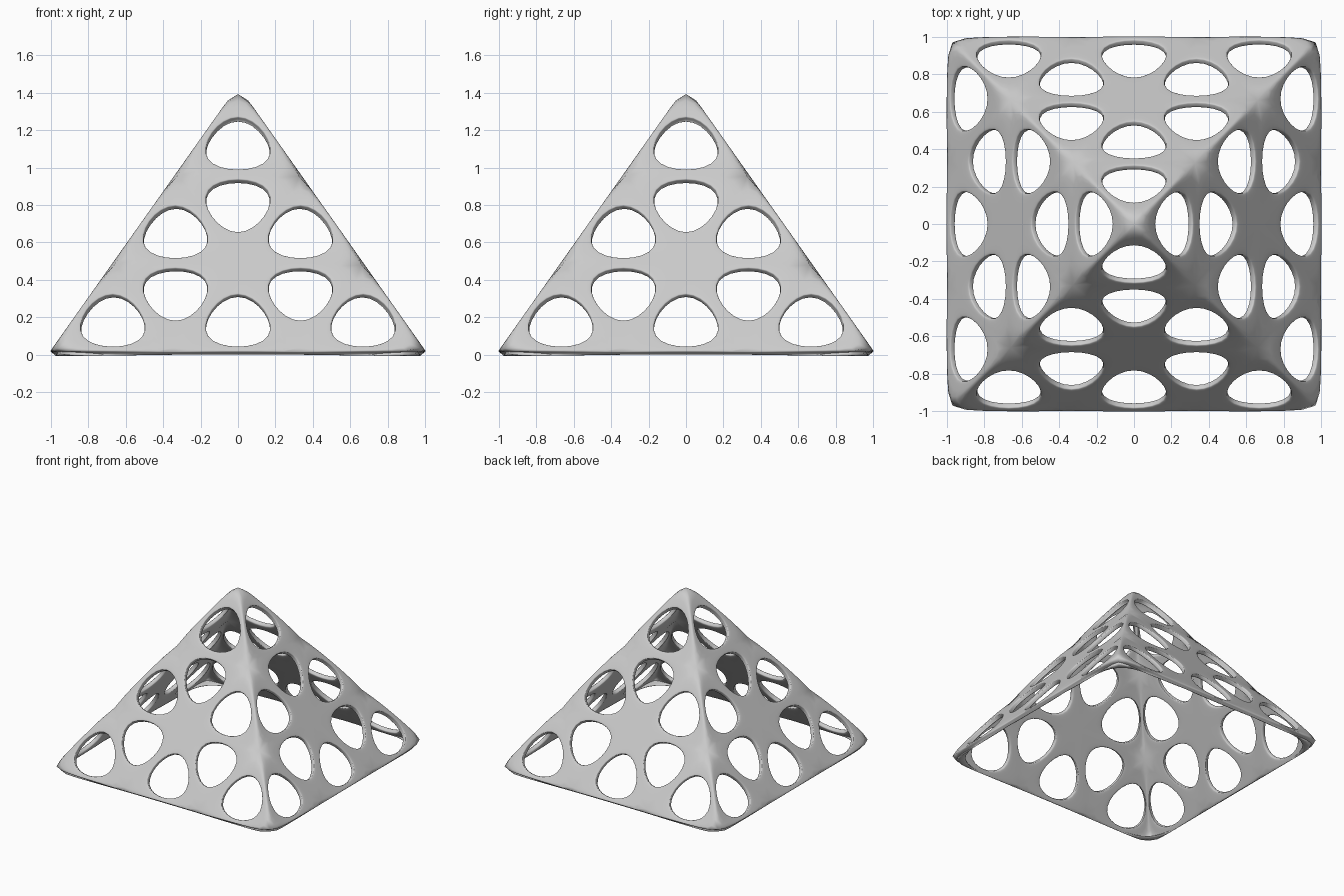
import bpy, bmesh
from mathutils import Vector

if "Cube" in bpy.data.objects:
    bpy.data.objects.remove(bpy.data.objects["Cube"])

HALF, HEIGHT, N = 1.004, 1.42, 3     # half base, height, divisions per edge
INSET, THICK, LIFT = 0.012, 0.036, 0.018

bm = bmesh.new()
apex = Vector((0, 0, HEIGHT))
corners = [Vector((x * HALF, y * HALF, 0))
           for x, y in ((-1, -1), (1, -1), (1, 1), (-1, 1))]

# four triangular sides, each split into a grid of small triangles
for k in range(4):
    a, b = corners[k], corners[(k + 1) % 4]

    def point(i, j):
        return apex + (a - apex) * ((i - j) / N) + (b - apex) * (j / N)

    def tri(*ij):
        bm.faces.new([bm.verts.new(point(i, j)) for i, j in ij])

    for i in range(N):
        for j in range(i + 1):
            tri((i, j), (i + 1, j), (i + 1, j + 1))
            if j < i:
                tri((i, j), (i + 1, j + 1), (i, j + 1))
bmesh.ops.remove_doubles(bm, verts=bm.verts[:], dist=0.001)

# open a hole in every small triangle
bmesh.ops.inset_individual(bm, faces=bm.faces[:], thickness=INSET, use_even_offset=True)
bmesh.ops.delete(bm, geom=[f for f in bm.faces if len(f.verts) == 3], context='FACES_ONLY')

# hold the ridges and the base edges
crease = bm.edges.layers.float.new("crease_edge")


def on_ridge(p):
    return abs(abs(p.x) - abs(p.y)) < 1e-4


for e in bm.edges:
    p, q = (v.co for v in e.verts)
    if all(on_ridge(c) for c in (p, q, (p + q) / 2)):
        e[crease] = 0.45
    elif max(p.z, q.z) < 1e-4:
        e[crease] = 0.5

for f in bm.faces:
    f.smooth = True
mesh = bpy.data.meshes.new("pyramid_lattice")
bm.to_mesh(mesh)
bm.free()
obj = bpy.data.objects.new("pyramid_lattice", mesh)
bpy.context.collection.objects.link(obj)
obj.location.z = LIFT

# shell thickness, then rounding
shell = obj.modifiers.new("shell", 'SOLIDIFY')
shell.thickness = THICK
shell.offset = -1
shell.use_even_offset = True
shell.use_quality_normals = True
smooth = obj.modifiers.new("smooth", 'SUBSURF')
smooth.levels = smooth.render_levels = 3
